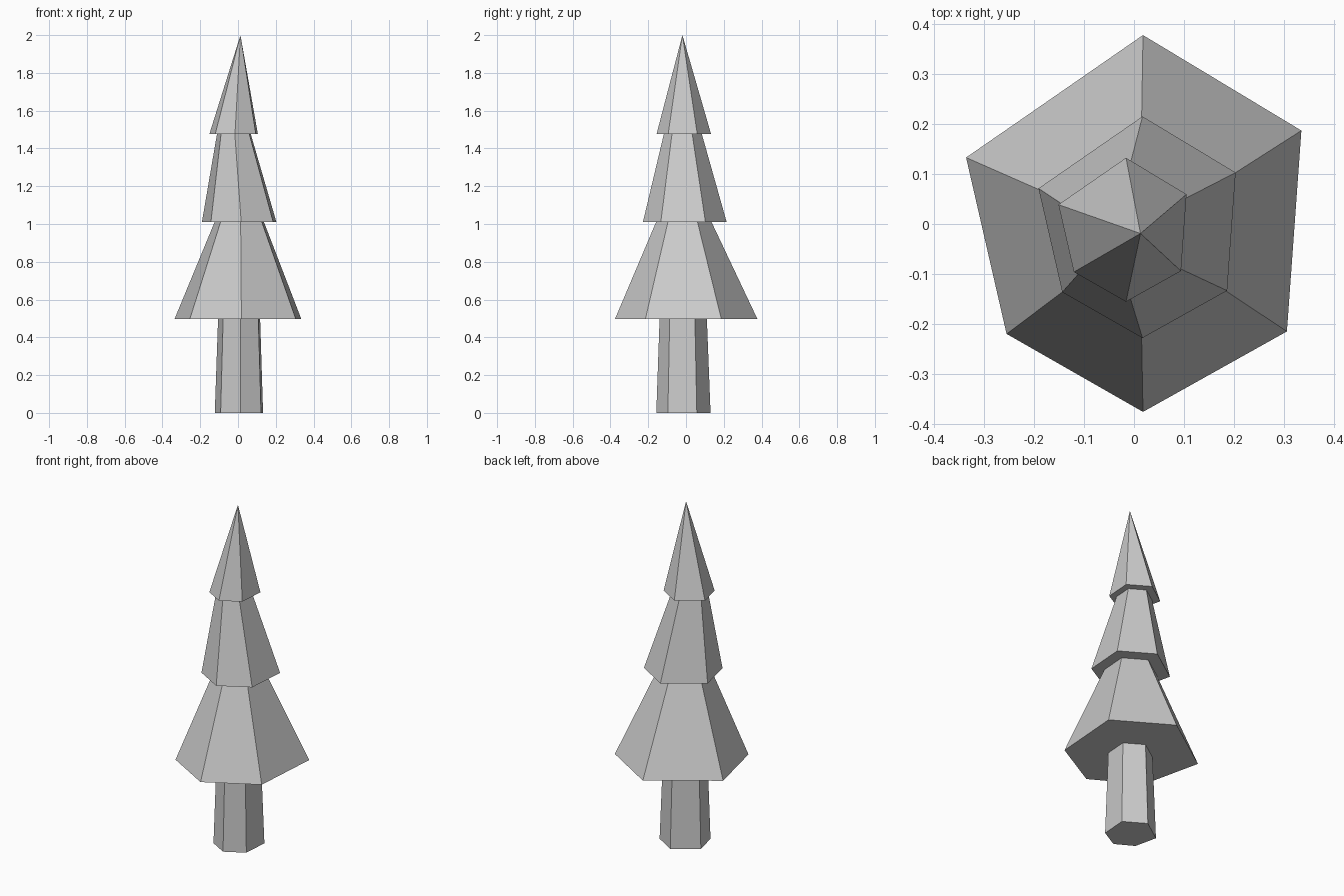
import bpy
import bmesh

if "Cube" in bpy.data.objects:
    bpy.data.objects.remove(bpy.data.objects["Cube"])

# Shared irregular six-sided outline, drawn at the size of the lowest tier
OUTLINE = [(0, 0.378), (-0.354, 0.133), (-0.273, -0.22),
           (0, -0.376), (0.288, -0.215), (0.317, 0.187)]


def frustum(name, lower, upper):
    """Loft between two (scale, x, y, z) rings; upper scale 0 makes a point.
    The upper end stays open because the next part's base closes it."""
    bm = bmesh.new()

    def ring(scale, cx, cy, z):
        pts = OUTLINE if scale else [(0, 0)]
        return [bm.verts.new((cx + x * scale, cy + y * scale, z)) for x, y in pts]

    a, b = ring(*lower), ring(*upper)
    n = len(a)
    bm.faces.new(a[::-1])
    for i in range(n):
        j = (i + 1) % n
        if len(b) == 1:
            bm.faces.new((a[i], a[j], b[0]))
        else:
            bm.faces.new((a[i], a[j], b[j], b[i]))
    mesh = bpy.data.meshes.new(name)
    bm.to_mesh(mesh)
    bm.free()
    obj = bpy.data.objects.new(name, mesh)
    bpy.context.collection.objects.link(obj)


# Trunk, slightly tapered
frustum("trunk", (0.381, 0.012, -0.014, 0.0), (0.332, 0.012, -0.015, 0.497))

# Three foliage tiers, the last one ending in the tip
frustum("lower_foliage", (1.0, 0.018, 0.0, 0.497), (0.39, 0.014, -0.012, 1.01))
frustum("middle_foliage", (0.588, 0.017, -0.007, 1.01), (0.266, -0.017, -0.017, 1.477))
frustum("top_foliage", (0.382, -0.016, -0.012, 1.477), (0, 0.013, -0.019, 2.0))
